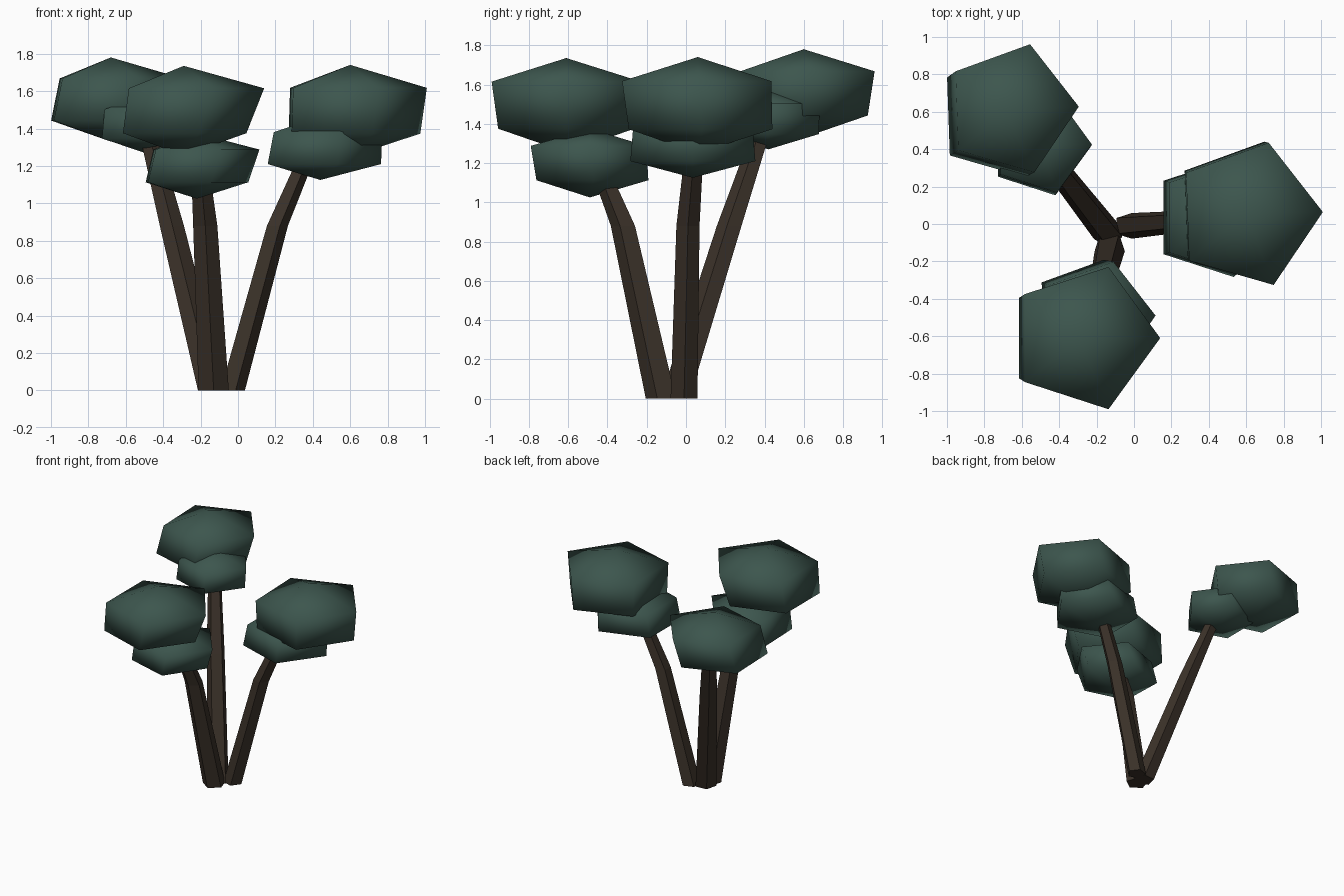
import bpy, bmesh
from math import sin, cos, radians
from mathutils import Vector

if "Cube" in bpy.data.objects:
    bpy.data.objects.remove(bpy.data.objects["Cube"])


def material(name, rgb):
    m = bpy.data.materials.new(name)
    m.diffuse_color = (*rgb, 1)
    m.use_nodes = True
    m.node_tree.nodes["Principled BSDF"].inputs["Base Color"].default_value = m.diffuse_color
    return m


LEAF = material("dark_green_leaf", (0.046, 0.093, 0.076))
BARK = material("dark_brown_bark", (0.043, 0.031, 0.022))
SIDES = 5


def ring(bm, centre, radius, phase):
    """One horizontal five-sided loop of vertices."""
    x, y, z = centre
    angles = [radians(phase + 360 / SIDES * i) for i in range(SIDES)]
    return [bm.verts.new((x + radius * cos(a), y + radius * sin(a), z)) for a in angles]


def bridge(bm, low, high):
    for i in range(SIDES):
        j = (i + 1) % SIDES
        bm.faces.new((low[i], low[j], high[j], high[i]))


def finish(bm, name, mat, smooth):
    bmesh.ops.recalc_face_normals(bm, faces=bm.faces)
    for f in bm.faces:
        f.smooth = smooth
    mesh = bpy.data.meshes.new(name)
    bm.to_mesh(mesh)
    bm.free()
    mesh.materials.append(mat)
    bpy.context.collection.objects.link(bpy.data.objects.new(name, mesh))


def trunk(name, path, radii, phase):
    """Tapered, bent stem through the path points."""
    bm = bmesh.new()
    loops = [ring(bm, p, r, phase) for p, r in zip(path, radii)]
    for low, high in zip(loops, loops[1:]):
        bridge(bm, low, high)
    bm.faces.new(loops[0])
    bm.faces.new(loops[-1])
    finish(bm, name, BARK, False)


def canopy(name, centre, r_high, r_low, half, phase, lean=(0, 0)):
    """Squat five-sided blob: two loops closed by a top and a bottom point."""
    bm = bmesh.new()
    c = Vector(centre)
    shift = Vector((lean[0], lean[1], half / 2))
    high = ring(bm, c + shift, r_high, phase)
    low = ring(bm, c - shift, r_low, phase)
    bridge(bm, low, high)
    top = bm.verts.new(c + Vector((0, 0, half)))
    bottom = bm.verts.new(c - Vector((0, 0, half)))
    for i in range(SIDES):
        j = (i + 1) % SIDES
        bm.faces.new((high[i], high[j], top))
        bm.faces.new((low[j], low[i], bottom))
    finish(bm, name, LEAF, True)


# Three leaning stems spreading from one root
trunk("front_trunk", [(-.13, -.12, 0), (-.175, -.315, .88), (-.20, -.43, 1.16)],
      (.085, .068, .052), 270)
trunk("right_trunk", [(-.035, -.01, 0), (.205, .01, .88), (.36, .04, 1.24)],
      (.072, .062, .05), 0)
trunk("back_trunk", [(-.14, -.05, 0), (-.355, .225, .88), (-.48, .39, 1.37)],
      (.08, .068, .05), 130)

# Large upper canopies
canopy("front_upper_canopy", (-.29, -.61, 1.495), .40, .365, .24, 0, (.03, 0))
canopy("right_upper_canopy", (.60, .06, 1.495), .40, .385, .245, 2, (.01, -.01))
canopy("back_upper_canopy", (-.68, .60, 1.555), .36, .355, .225, 2, (.025, .015))

# Small lower canopies
canopy("front_lower_canopy", (-.22, -.49, 1.20), .31, .30, .175, 2, (.025, -.01))
canopy("right_lower_canopy", (.44, .035, 1.295), .32, .335, .17, 0, (.01, 0))
canopy("back_lower_canopy", (-.50, .42, 1.425), .27, .275, .155, 0, (.005, .005))
